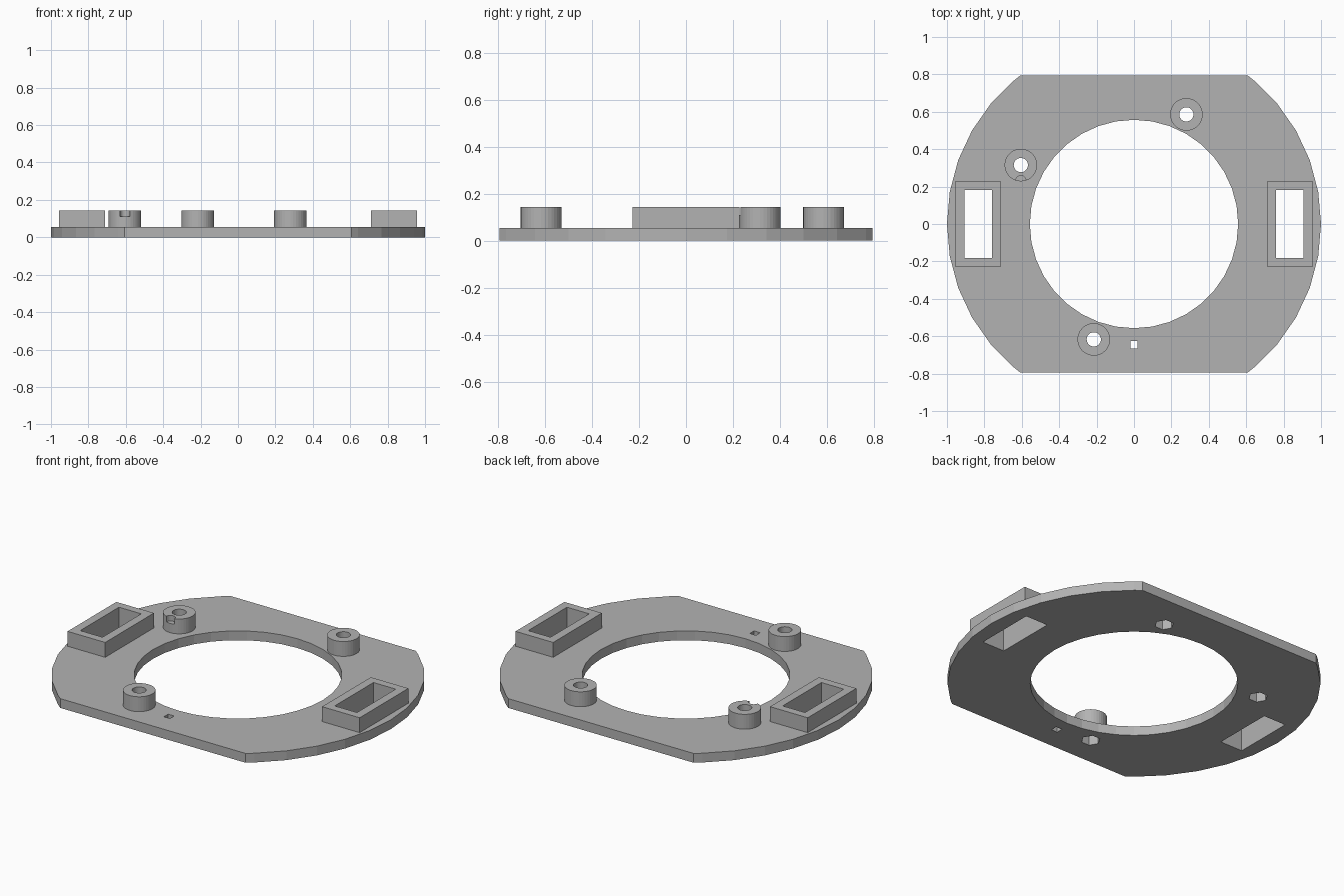
import bpy
import bmesh
from math import cos, sin, pi, asin, sqrt

cube = bpy.data.objects.get("Cube")
if cube:
    bpy.data.objects.remove(cube)

PLATE_TOP, TOP = 0.055, 0.143
FLAT_Y = 0.795
BOSSES = {"right_boss": (-0.605, 0.315),
          "back_boss": (0.28, 0.586),
          "front_boss": (-0.215, -0.617)}

gray = bpy.data.materials.new("plain_gray")
gray.use_nodes = True
color = (0.45, 0.45, 0.45, 1)
gray.diffuse_color = color
gray.node_tree.nodes["Principled BSDF"].inputs["Base Color"].default_value = color


def ring(cx, cy, r, sides=36):
    return [(cx + r * cos(2 * pi * i / sides), cy + r * sin(2 * pi * i / sides))
            for i in range(sides)]


def rect(cx, cy, hx, hy):
    return [(cx + sx * hx, cy + sy * hy)
            for sx, sy in ((-1, -1), (1, -1), (1, 1), (-1, 1))]


def extrude(name, loops, z0, z1):
    """Fill an outline with holes and extrude it from z0 to z1."""
    curve = bpy.data.curves.new(name + "_profile", "CURVE")
    curve.dimensions = "2D"
    curve.fill_mode = "BOTH"
    curve.extrude = (z1 - z0) / 2
    for loop in loops:
        spline = curve.splines.new("POLY")
        spline.points.add(len(loop) - 1)
        for point, (x, y) in zip(spline.points, loop):
            point.co = (x, y, 0, 1)
        spline.use_cyclic_u = True
    temp = bpy.data.objects.new(name + "_profile", curve)
    bpy.context.collection.objects.link(temp)
    graph = bpy.context.evaluated_depsgraph_get()
    mesh = bpy.data.meshes.new_from_object(temp.evaluated_get(graph))
    bpy.data.objects.remove(temp)
    mesh.name = name

    bm = bmesh.new()
    bm.from_mesh(mesh)
    bmesh.ops.remove_doubles(bm, verts=bm.verts, dist=0.0001)
    bmesh.ops.translate(bm, verts=bm.verts, vec=(0, 0, (z0 + z1) / 2))
    bmesh.ops.recalc_face_normals(bm, faces=bm.faces)
    for face in bm.faces:
        face.smooth = False
    bm.to_mesh(mesh)
    bm.free()
    mesh.materials.clear()
    mesh.materials.append(gray)
    obj = bpy.data.objects.new(name, mesh)
    bpy.context.collection.objects.link(obj)
    return obj


# Base plate: a disc with flat front and back, pierced by all openings
corner_x = sqrt(1 - FLAT_Y ** 2)
limit = asin(FLAT_Y)
side = [(cos(i * pi / 18), sin(i * pi / 18)) for i in range(-5, 6)
        if abs(i * pi / 18) < limit]
side = [(corner_x, -FLAT_Y)] + side + [(corner_x, FLAT_Y)]
outline = side + [(-x, -y) for x, y in side]
openings = [ring(0, 0, 0.557), rect(0, -0.645, 0.02, 0.02)]
openings += [rect(s * 0.833, 0, 0.073, 0.181) for s in (-1, 1)]
openings += [ring(x, y, 0.052, 6) for x, y in BOSSES.values()]
extrude("base_plate", [outline] + openings, 0, PLATE_TOP)

# Rectangular raised frames on both sides
for name, s in (("left_frame", 1), ("right_frame", -1)):
    extrude(name, [rect(s * 0.833, 0, 0.123, 0.228),
                   rect(s * 0.833, 0, 0.073, 0.181)], PLATE_TOP, TOP)

# Round screw bosses
bosses = {name: extrude(name, [ring(x, y, 0.087), ring(x, y, 0.038)], PLATE_TOP, TOP)
          for name, (x, y) in BOSSES.items()}

# Small round notch in the front rim of the right boss
x, y = BOSSES["right_boss"]
cutter = extrude("notch_cutter", [ring(x, y - 0.083, 0.027, 24)], 0.11, 0.2)
cutter.hide_render = True
boss = bosses["right_boss"]
cut = boss.modifiers.new("notch", "BOOLEAN")
cut.operation = "DIFFERENCE"
cut.solver = "EXACT"
cut.object = cutter
bpy.context.view_layer.objects.active = boss
bpy.ops.object.modifier_apply(modifier=cut.name)
bpy.data.objects.remove(cutter)
